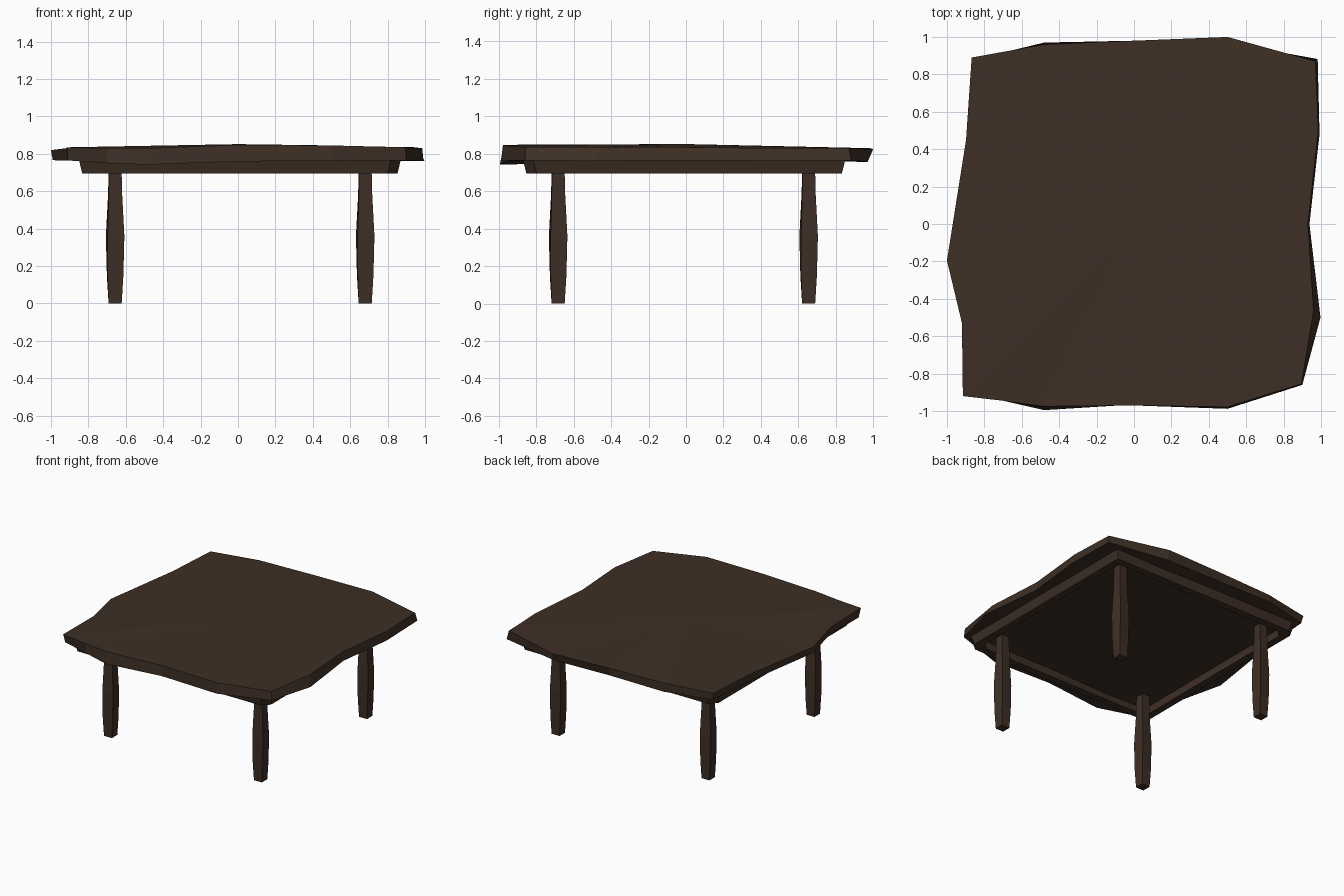
import bpy, bmesh, math

if "Cube" in bpy.data.objects:
    bpy.data.objects.remove(bpy.data.objects["Cube"])

wood = bpy.data.materials.new("dark brown wood")
wood.diffuse_color = (0.047, 0.028, 0.018, 1)
wood.use_nodes = True
wood.node_tree.nodes["Principled BSDF"].inputs["Base Color"].default_value = wood.diffuse_color


def make(name, verts, faces):
    mesh = bpy.data.meshes.new(name)
    bm = bmesh.new()
    vs = [bm.verts.new(v) for v in verts]
    for f in faces:
        bm.faces.new([vs[i] for i in f])
    bmesh.ops.recalc_face_normals(bm, faces=bm.faces)
    bm.to_mesh(mesh)
    bm.free()
    mesh.materials.append(wood)
    ob = bpy.data.objects.new(name, mesh)
    bpy.context.collection.objects.link(ob)
    return ob


# Irregular slab top: upper edge x, y, z then lower edge x, y, z
rim = [
    (-.915, -.92, .835, -.91, -.90, .765), (-.70, -.945, .83, -.70, -.94, .75),
    (-.48, -.975, .83, -.48, -.995, .742), (0, -.97, .848, 0, -.965, .76),
    (.5, -.978, .845, .5, -.988, .762), (.895, -.855, .835, .90, -.86, .765),
    (.96, -.46, .835, .997, -.5, .762), (.93, 0, .835, .938, 0, .765),
    (.985, .5, .83, .992, .48, .762), (.97, .87, .83, .982, .882, .765),
    (.5, 1.0, .825, .5, .97, .757), (0, .98, .83, 0, .965, .765),
    (-.48, .96, .83, -.48, .97, .765), (-.868, .89, .825, -.855, .88, .765),
    (-.898, .45, .825, -.89, .45, .765), (-1.0, -.195, .82, -.99, -.195, .766),
    (-.92, -.53, .83, -.91, -.53, .765),
]
n = len(rim)
verts = [r[:3] for r in rim] + [r[3:] for r in rim] + [(0, 0, .852), (0, 0, .765)]
faces = []
for i in range(n):
    j = (i + 1) % n
    faces += [(i, j, n + j, n + i), (i, j, 2 * n), (n + i, n + j, 2 * n + 1)]
make("table_top", verts, faces)


# Apron frame: tapered ring with two chamfered corners
def apron_ring(h, z):
    c = .055
    pts = [(-h, -h), (h - c, -h), (h, -h + c), (h, h), (-h + c, h), (-h, h - c)]
    return [(x + .01, y - .01, z) for x, y in pts]


loops = [apron_ring(.843, .695), apron_ring(.862, .775),
         apron_ring(.795, .775), apron_ring(.785, .695)]
verts = [p for loop in loops for p in loop]
faces = []
for k in range(4):
    for i in range(6):
        a, b, j = k * 6, (k + 1) % 4 * 6, (i + 1) % 6
        faces.append((a + i, a + j, b + j, b + i))
make("apron_frame", verts, faces)


# Four slightly swollen, slightly twisted square legs
profile = [(0, .035, 0), (.15, .042, 3), (.36, .045, 6), (.58, .036, 3), (.775, .033, 0)]


def leg(name, cx, cy):
    verts, faces = [], []
    for z, h, twist in profile:
        for q in range(4):
            a = math.radians(45 + 90 * q + twist)
            r = h * math.sqrt(2)
            verts.append((cx + r * math.cos(a), cy + r * math.sin(a), z))
    for k in range(len(profile) - 1):
        for q in range(4):
            p = (q + 1) % 4
            faces.append((k * 4 + q, k * 4 + p, k * 4 + 4 + p, k * 4 + 4 + q))
    faces += [(0, 1, 2, 3), tuple(range(len(verts) - 4, len(verts)))]
    make(name, verts, faces)


for side, x in (("left", -.657), ("right", .68)):
    for end, y in (("front", -.683), ("back", .655)):
        leg(f"{end}_{side}_leg", x, y)
